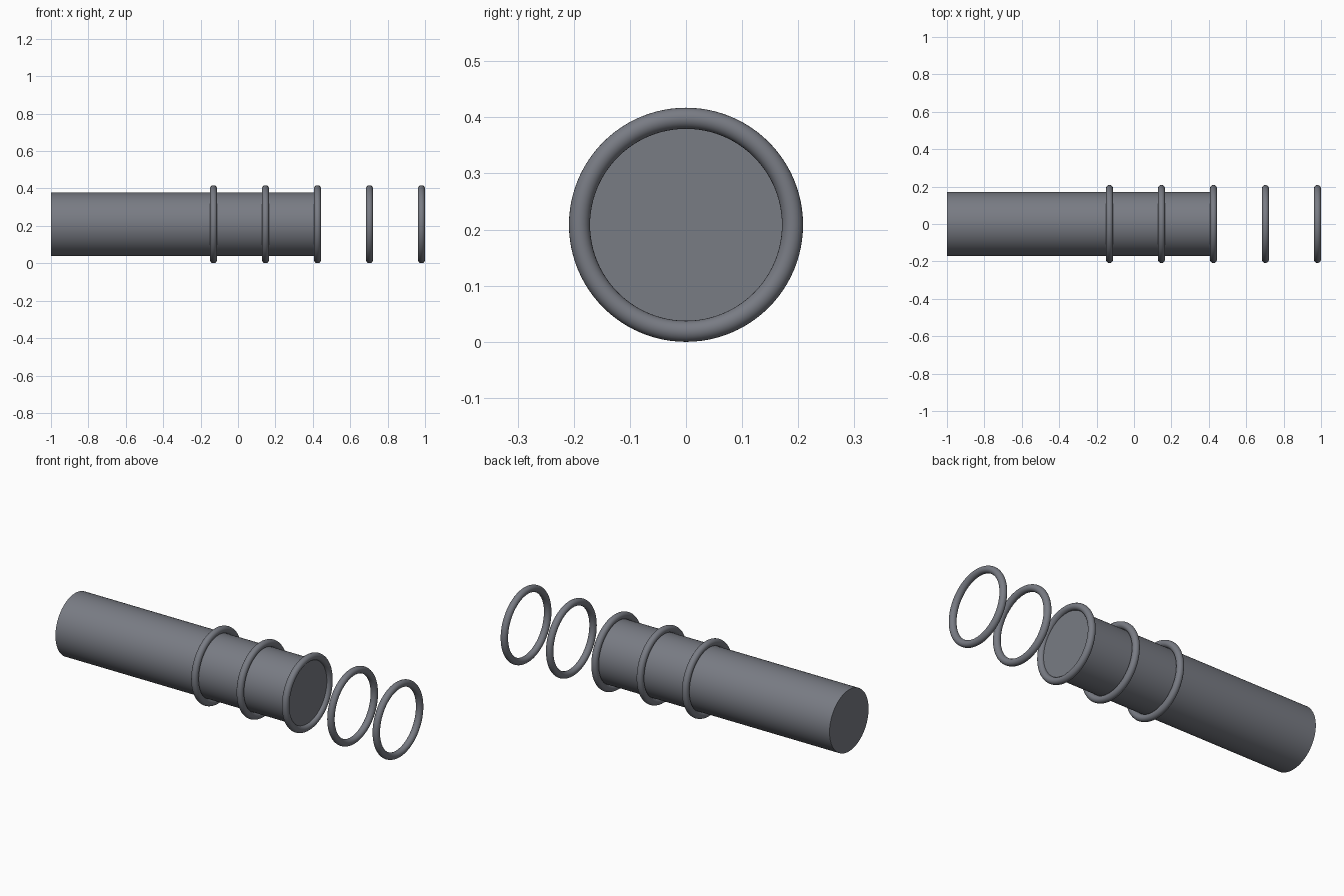
import bpy
import math

cube = bpy.data.objects.get("Cube")
if cube:
    bpy.data.objects.remove(cube, do_unlink=True)

TUBE_R = 0.171       # barrel radius, also the inner radius of the rings
RING_R = 0.0188      # thickness radius of each ring
AXIS_Z = TUBE_R + 2 * RING_R
FIRST_RING, RING_STEP = -0.131, 0.278
BARREL_START = -1.0
BARREL_END = FIRST_RING + 2 * RING_STEP

# Single grey finish
grey = bpy.data.materials.new("slate_grey")
grey.use_nodes = True
colour = (0.19, 0.2, 0.23, 1)
grey.diffuse_color = colour
grey.node_tree.nodes["Principled BSDF"].inputs["Base Color"].default_value = colour


def finish(name):
    obj = bpy.context.object
    obj.name = name
    obj.data.materials.append(grey)
    bpy.ops.object.shade_smooth_by_angle(angle=math.radians(40))


ALONG_X = (0, math.pi / 2, 0)

# Solid barrel with flat end caps
bpy.ops.mesh.primitive_cylinder_add(
    vertices=96, radius=TUBE_R, depth=BARREL_END - BARREL_START,
    location=((BARREL_START + BARREL_END) / 2, 0, AXIS_Z), rotation=ALONG_X)
finish("barrel")

# Evenly spaced rings: three on the barrel, two floating beyond its end
for i in range(5):
    bpy.ops.mesh.primitive_torus_add(
        major_segments=96, minor_segments=24,
        major_radius=TUBE_R + RING_R, minor_radius=RING_R,
        location=(FIRST_RING + i * RING_STEP, 0, AXIS_Z), rotation=ALONG_X)
    finish(f"{'barrel' if i < 3 else 'floating'}_ring_{i + 1}")
